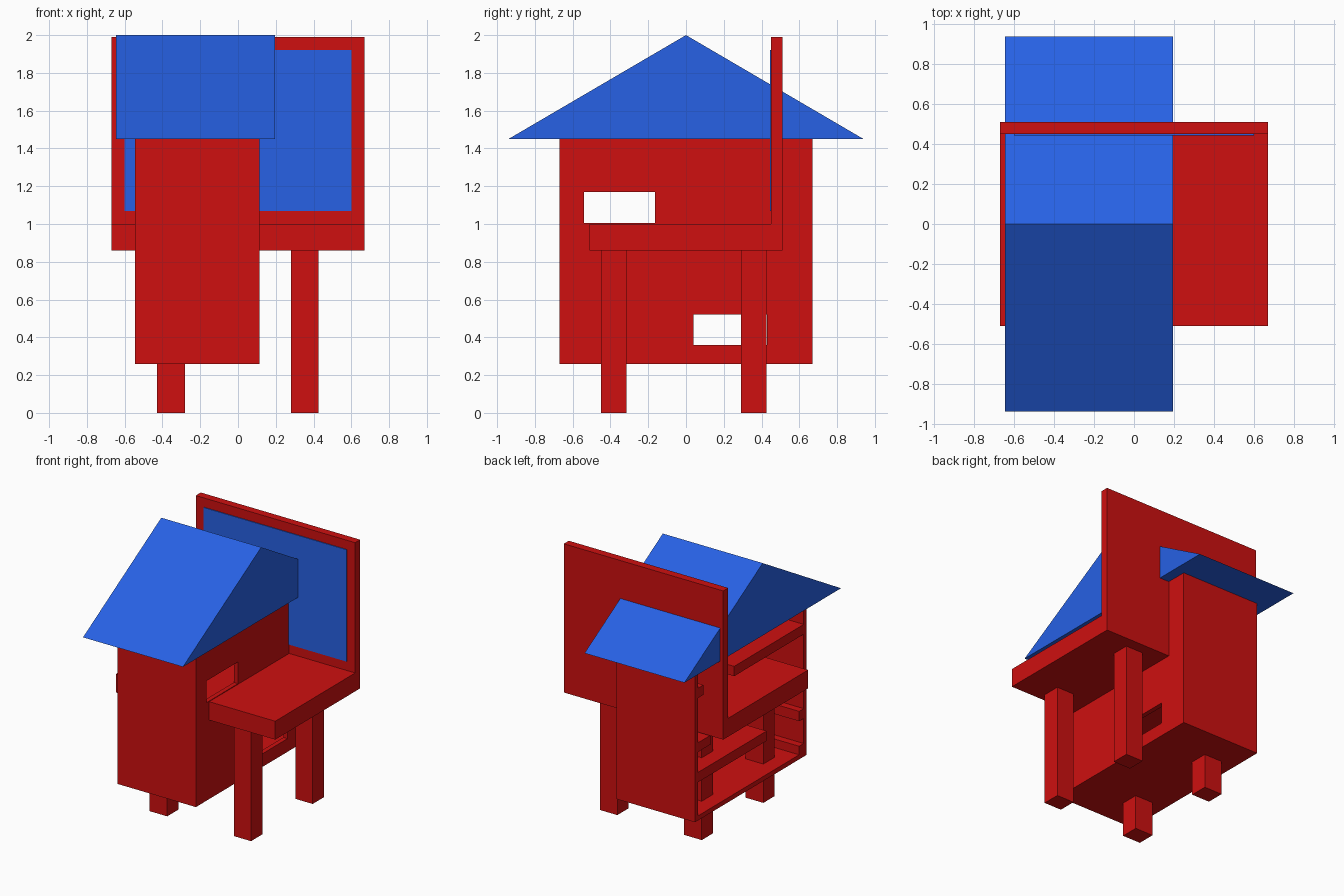
import bpy
import bmesh

cube = bpy.data.objects.get("Cube")
if cube:
    bpy.data.objects.remove(cube, do_unlink=True)


def material(name, color):
    mat = bpy.data.materials.new(name)
    mat.use_nodes = True
    mat.diffuse_color = color
    node = next(n for n in mat.node_tree.nodes if n.type == "BSDF_PRINCIPLED")
    node.inputs["Base Color"].default_value = color
    return mat


RED = material("red_paint", (0.62, 0.005, 0.005, 1))
BLUE = material("blue_paint", (0.02, 0.12, 0.78, 1))


def finish(name, bm, mat):
    bmesh.ops.recalc_face_normals(bm, faces=bm.faces)
    mesh = bpy.data.meshes.new(name)
    bm.to_mesh(mesh)
    bm.free()
    mesh.materials.append(mat)
    obj = bpy.data.objects.new(name, mesh)
    bpy.context.collection.objects.link(obj)
    return obj


def box(name, x, y, z, mat=RED):
    """Box from (low, high) ranges along each axis."""
    bm = bmesh.new()
    bmesh.ops.create_cube(bm, size=1)
    for v in bm.verts:
        v.co = [r[0] if c < 0 else r[1] for c, r in zip(v.co, (x, y, z))]
    return finish(name, bm, mat)


# Chair: seat, backrest with blue panel, four legs
box("seat", (-0.67, 0.67), (-0.51, 0.51), (0.86, 1.0))
box("backrest", (-0.67, 0.67), (0.45, 0.51), (0.99, 1.99))
box("backrest_panel", (-0.6, 0.6), (0.444, 0.451), (1.07, 1.92), BLUE)
for side, x in (("right", (-0.43, -0.28)), ("left", (0.28, 0.425))):
    for end, y in (("front", (-0.45, -0.315)), ("back", (0.29, 0.425))):
        box(f"{end}_{side}_leg", x, y, (0, 0.87))

# House shell, open on the right side
HX, T = (-0.545, 0.115), 0.035
HY, HZ = (-0.67, 0.67), (0.26, 1.45)
box("house_front_wall", HX, (HY[0], HY[0] + T), HZ)
box("house_back_wall", HX, (HY[1] - T, HY[1]), HZ)
inner_y = (HY[0] + T, HY[1] - T)
box("house_floor", (HX[0], HX[1] - T), inner_y, (HZ[0], HZ[0] + T))
wall = box("house_side_wall", (HX[1] - T, HX[1]), inner_y, HZ)

# Window openings in the closed side wall
for y, z in (((-0.54, -0.165), (1.005, 1.17)), ((0.04, 0.43), (0.36, 0.52))):
    cutter = box("window_cutter", (0, 0.2), y, z)
    cutter.hide_render = True
    mod = wall.modifiers.new("window", "BOOLEAN")
    mod.operation = "DIFFERENCE"
    mod.solver = "EXACT"
    mod.object = cutter
    bpy.context.view_layer.objects.active = wall
    bpy.ops.object.modifier_apply(modifier=mod.name)
    bpy.data.objects.remove(cutter, do_unlink=True)

# Inner shelves, split by climbing gaps
shelf_x = (HX[0], HX[1] - T)
for name, y, z in (
    ("lower_shelf", (-0.19, inner_y[1]), (0.55, 0.625)),
    ("lower_shelf_ledge", (inner_y[0], -0.58), (0.55, 0.625)),
    ("middle_shelf_ledge", (0.48, inner_y[1]), (0.78, 0.85)),
    ("upper_shelf", (inner_y[0], 0.2), (1.19, 1.265)),
    ("upper_shelf_ledge", (0.57, inner_y[1]), (1.19, 1.265)),
    ("floor_step", (inner_y[0], -0.58), (0.295, 0.36)),
):
    box(name, shelf_x, y, z)

# Gabled roof as a solid prism
bm = bmesh.new()
gable = bm.faces.new([bm.verts.new((-0.645, y, z))
                      for y, z in ((-0.94, 1.45), (0.94, 1.45), (0, 2.0))])
ends = bmesh.ops.extrude_face_region(bm, geom=[gable], use_keep_orig=True)["geom"]
bmesh.ops.translate(bm, vec=(0.84, 0, 0),
                    verts=[g for g in ends if isinstance(g, bmesh.types.BMVert)])
finish("roof", bm, BLUE)
